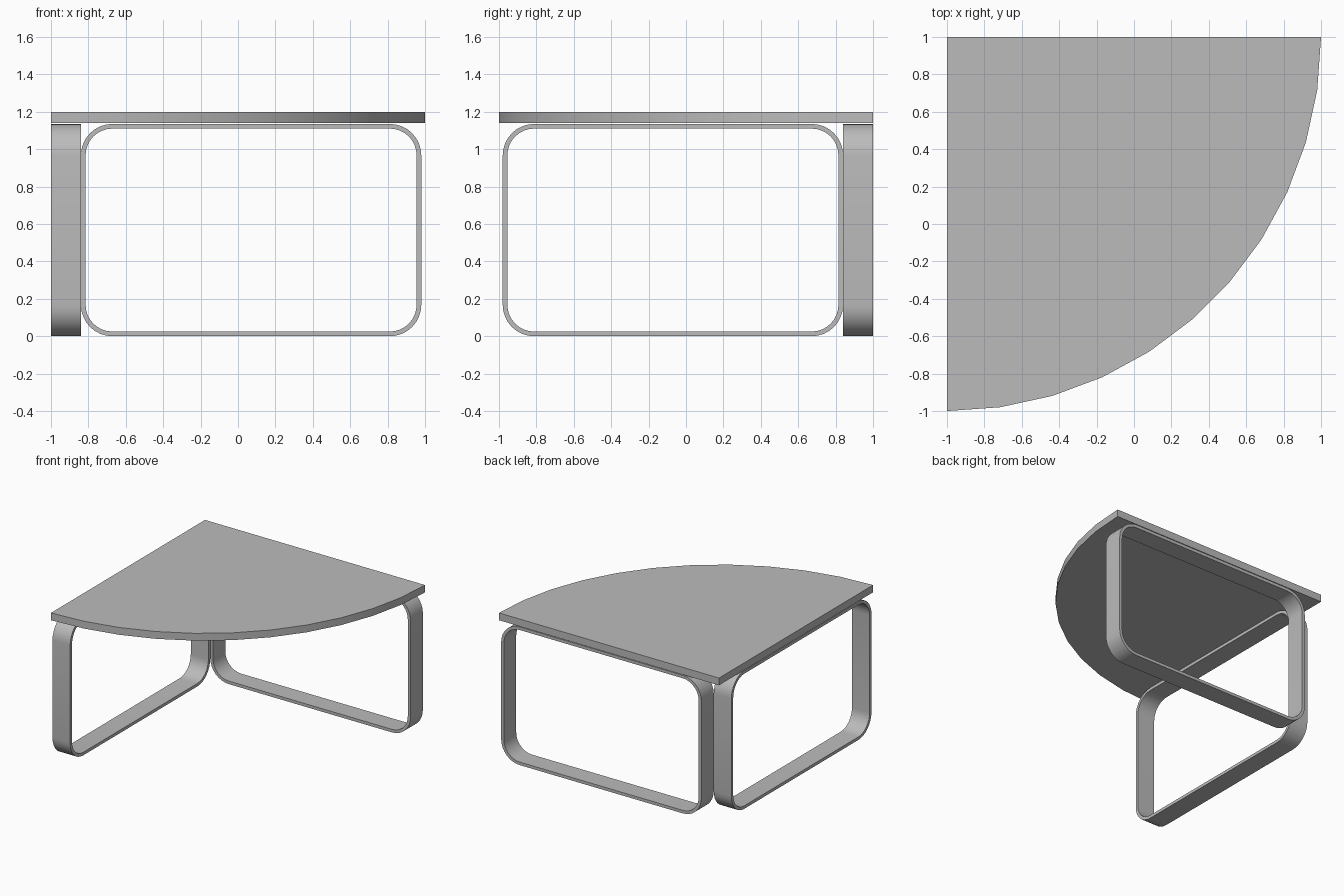
import bpy, bmesh, math
from mathutils import Matrix

if "Cube" in bpy.data.objects:
    bpy.data.objects.remove(bpy.data.objects["Cube"], do_unlink=True)

# Single grey material
grey = bpy.data.materials.new("plain grey")
grey.use_nodes = True
COLOUR = (0.5, 0.5, 0.5, 1)
grey.diffuse_color = COLOUR
grey.node_tree.nodes["Principled BSDF"].inputs["Base Color"].default_value = COLOUR


def finish(name, bm):
    bmesh.ops.recalc_face_normals(bm, faces=bm.faces)
    mesh = bpy.data.meshes.new(name)
    bm.to_mesh(mesh)
    bm.free()
    mesh.materials.append(grey)
    ob = bpy.data.objects.new(name, mesh)
    bpy.context.collection.objects.link(ob)
    bpy.ops.object.select_all(action='DESELECT')
    ob.select_set(True)
    bpy.context.view_layer.objects.active = ob
    bpy.ops.object.shade_smooth_by_angle(angle=math.radians(30))
    return ob


def rounded_rect(x0, x1, z0, z1, r, steps=8):
    """Outline of a rectangle with rounded corners, anticlockwise."""
    corners = [(x1 - r, z1 - r), (x0 + r, z1 - r), (x0 + r, z0 + r), (x1 - r, z0 + r)]
    pts = []
    for q, (cx, cz) in enumerate(corners):
        for i in range(steps + 1):
            a = math.pi / 2 * (q + i / steps)
            pts.append((cx + r * math.cos(a), cz + r * math.sin(a)))
    return pts


# Quarter-round tabletop, its square corner at the back right
SEGMENTS = 11
bm = bmesh.new()
outline = [(-1, 1)]
for i in range(SEGMENTS + 1):
    a = math.pi / 2 * i / SEGMENTS
    outline.append((-1 + 2 * math.sin(a), 1 - 2 * math.cos(a)))
base = bm.faces.new([bm.verts.new((x, y, 1.14)) for x, y in outline])
top = bmesh.ops.extrude_face_region(bm, geom=[base], use_keep_orig=True)
bmesh.ops.translate(bm, vec=(0, 0, 0.06),
                    verts=[v for v in top["geom"] if isinstance(v, bmesh.types.BMVert)])
finish("tabletop", bm)


# Bent flat-band leg loop lying along the back edge
def leg_loop(name, matrix):
    x0, x1, z0, z1, t, r = -0.84, 0.98, 0.0, 1.135, 0.025, 0.168
    outer = rounded_rect(x0, x1, z0, z1, r)
    inner = rounded_rect(x0 + t, x1 - t, z0 + t, z1 - t, r - t)
    bm = bmesh.new()
    rings = [[bm.verts.new((x, y, z)) for x, z in pts]
             for pts, y in ((outer, 0.84), (outer, 1.0), (inner, 1.0), (inner, 0.84))]
    n = len(outer)
    for k in range(4):
        a, b = rings[k], rings[(k + 1) % 4]
        for i in range(n):
            j = (i + 1) % n
            bm.faces.new((a[i], a[j], b[j], b[i]))
    bm.transform(matrix)
    return finish(name, bm)


leg_loop("back_leg_loop", Matrix.Identity(4))
# The second loop swaps x and y about the table's diagonal
leg_loop("right_leg_loop", Matrix(((0, -1, 0, 0), (-1, 0, 0, 0), (0, 0, 1, 0), (0, 0, 0, 1))))
